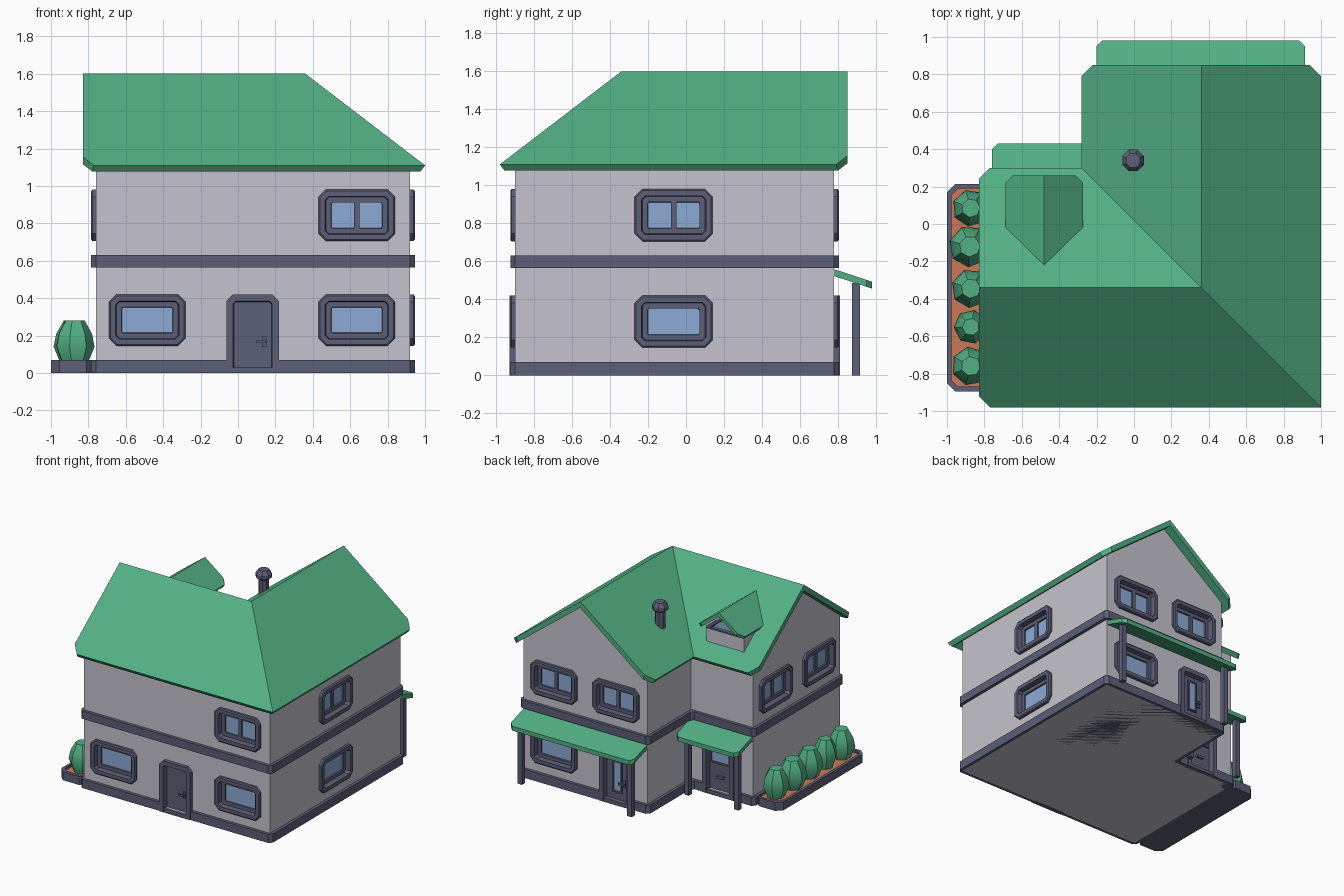
import bpy, bmesh, math, random
from mathutils import Matrix, Vector

cube = bpy.data.objects.get("Cube")
if cube:
    bpy.data.objects.remove(cube, do_unlink=True)
random.seed(4)


def material(name, rgb):
    m = bpy.data.materials.new(name)
    m.use_nodes = True
    m.diffuse_color = (*rgb, 1)
    m.node_tree.nodes["Principled BSDF"].inputs["Base Color"].default_value = (*rgb, 1)
    return m


GREEN = material("leaf green", (0.084, 0.434, 0.231))
WALL = material("pale plaster", (0.56, 0.55, 0.61))
TRIM = material("slate trim", (0.107, 0.114, 0.181))
GLASS = material("blue glass", (0.262, 0.402, 0.658))
SOIL = material("terracotta soil", (0.61, 0.188, 0.091))


def finish(name, bm, mats, place=(0, 0, 0)):
    bmesh.ops.remove_doubles(bm, verts=bm.verts, dist=1e-5)
    bmesh.ops.recalc_face_normals(bm, faces=bm.faces)
    me = bpy.data.meshes.new(name)
    bm.to_mesh(me)
    bm.free()
    for m in mats:
        me.materials.append(m)
    ob = bpy.data.objects.new(name, me)
    bpy.context.collection.objects.link(ob)
    ob.location = (place[0], place[1], 0)
    ob.rotation_euler.z = math.radians(place[2])
    return ob


def shell(name, top, bottom, mat, faces=None, place=(0, 0, 0)):
    """Closed solid between two matching layers of points."""
    faces = faces or [list(range(len(top)))]
    bm = bmesh.new()
    t = [bm.verts.new(p) for p in top]
    b = [bm.verts.new(p) for p in bottom]
    edges = {(f[i - 1], f[i]) for f in faces for i in range(len(f))}
    for f in faces:
        bm.faces.new([t[i] for i in f])
        bm.faces.new([b[i] for i in reversed(f)])
    for i, j in edges:
        if (j, i) not in edges:
            bm.faces.new((t[j], t[i], b[i], b[j]))
    return finish(name, bm, [mat], place)


def prism(name, plan, z0, z1, mat):
    return shell(name, [(*p, z1) for p in plan], [(*p, z0) for p in plan], mat)


def box(name, x, y, z, mat, place=(0, 0, 0)):
    plan = [(x[0], y[0]), (x[1], y[0]), (x[1], y[1]), (x[0], y[1])]
    return shell(name, [(*p, z[1]) for p in plan], [(*p, z[0]) for p in plan], mat, place=place)


def chamfer(plan, c):
    out = []
    for i, p in enumerate(plan):
        p = Vector(p)
        for q in (Vector(plan[i - 1]), Vector(plan[(i + 1) % len(plan)])):
            out.append(tuple(p + (q - p).normalized() * c))
    return out


def loft(name, loops, mats, place=(0, 0, 0), closed_start=False):
    """Skin through loops; the last loop is capped with the last material."""
    bm = bmesh.new()
    rows = [[bm.verts.new(p) for p in lp] for lp in loops]
    for r, s in zip(rows, rows[1:]):
        for i in range(len(r)):
            bm.faces.new((r[i - 1], r[i], s[i], s[i - 1]))
    bm.faces.new(rows[-1]).material_index = len(mats) - 1
    if closed_start:
        bm.faces.new(rows[0][::-1])
    return finish(name, bm, mats, place)


# L-shaped hip and gable layout, shared by roof and walls
PITCH, RIDGE = 0.766, 1.6
ROOF_FACES = [[0, 3, 4, 5, 1], [1, 5, 6, 7, 2], [1, 2, 8, 9, 10], [0, 1, 10, 11, 12]]


def layer(e, g, c, drop):
    l, r, f, b, ix, iy = -0.83 + g, 1 - e, -0.98 + e, 0.85 - g, -0.28 + e, 0.30 - e
    plan = [(l, -0.34), (0.36, -0.34), (0.36, b), (l, f + c), (l + c, f), (r, f), (r, b - c),
            (r - c, b), (ix + c, b), (ix, b - c), (ix, iy), (l + c, iy), (l, iy - c)]
    return [(x, y, RIDGE - drop - PITCH * min(abs(x - 0.36), abs(y + 0.34))) for x, y in plan]


shell("main_roof", layer(0, 0, 0.06, 0), layer(0.024, 0, 0.05, 0.05), GREEN, ROOF_FACES)
wall_top = layer(0.08, 0.07, 0, 0.04)
walls = shell("house_walls", wall_top, [(x, y, 0.0) for x, y, z in wall_top], WALL, ROOF_FACES)

# Plinth and floor band
L, R, F, B, IX, IY = -0.785, 0.945, -0.925, 0.805, -0.225, 0.245
outline = chamfer([(L, F), (R, F), (R, B), (IX, B), (IX, IY), (L, IY)], 0.025)
plinth = prism("plinth", outline, 0, 0.07, TRIM)
prism("floor_band", outline, 0.565, 0.63, TRIM)

# Openings
cutter_bm = bmesh.new()


def opening_loop(w, h, zc, inset, depth, c, door):
    x, top = w / 2 - inset, zc + h / 2 - inset
    low = 0.0 if door else zc - h / 2 + inset
    k = max(c - 0.586 * inset, 0.006)
    kb = 0 if door else k
    return [(-x + kb, -depth, low), (x - kb, -depth, low), (x, -depth, low + kb), (x, -depth, top - k),
            (x - k, -depth, top), (-x + k, -depth, top), (-x, -depth, top - k), (-x, -depth, low + kb)]


def cut(w, h, zc, place):
    m = (Matrix.Translation((place[0], place[1], 0)) @ Matrix.Rotation(math.radians(place[2]), 4, "Z")
         @ Matrix.Translation((0, 0, zc)) @ Matrix.Diagonal((w - 0.06, 0.1, h - 0.06, 1)))
    bmesh.ops.create_cube(cutter_bm, size=1, matrix=m)


def window(name, place, zc, panes):
    w, h = 0.41, 0.275
    steps = [(0, -0.01), (0, 0.018), (0.008, 0.025), (0.036, 0.025), (0.04, -0.018),
             (0.068, -0.018), (0.07, -0.03)]
    loft(name, [opening_loop(w, h, zc, i, d, 0.04, False) for i, d in steps], [TRIM, GLASS], place)
    cut(w, h, zc, place)
    if panes == 2:
        box(name + "_mullion", (-0.015, 0.015), (0.018, 0.032), (zc - 0.07, zc + 0.07), TRIM, place)


def door(name, place, glass=None, handle=True):
    w, h = 0.28, 0.42
    steps = [(0, -0.01), (0, 0.03), (0.036, 0.03), (0.04, -0.015)]
    loft(name, [opening_loop(w, h, h / 2, i, d, 0.035, True) for i, d in steps], [TRIM], place)
    cut(w, h, h / 2 - 0.001, place)
    if glass:
        x, z = glass
        box(name + "_glass", x, (0.008, 0.02), z, GLASS, place)
        for i in (0, 1):
            s = 2 * i - 1
            e, v = sorted((x[i], x[i] + s * 0.012)), sorted((z[i], z[i] + s * 0.012))
            box(name + "_stile", e, (0, 0.02), (z[0] - 0.012, z[1] + 0.012), TRIM, place)
            box(name + "_rail", x, (0, 0.02), v, TRIM, place)
    if handle:
        box(name + "_handle_plate", (0.05, 0.075), (0.005, 0.02), (0.14, 0.195), TRIM, place)
        box(name + "_lever", (0.02, 0.068), (-0.012, 0.0), (0.16, 0.175), TRIM, place)
        box(name + "_spindle", (0.055, 0.068), (-0.005, 0.01), (0.16, 0.175), TRIM, place)
    else:
        box(name + "_pull", (-0.03, 0.03), (-0.005, 0.02), (0.13, 0.15), TRIM, place)


LOW, HIGH = 0.283, 0.843
front, right, back, left = -0.9, 0.92, 0.78, -0.76
window("front_upper_window", (0.635, front, 0), HIGH, 2)
for x in (-0.485, 0.635):
    window("front_lower_window", (x, front, 0), LOW, 1)
for z, n in ((LOW, 1), (HIGH, 2)):
    window("side_window", (right, -0.065, 90), z, n)
for x in (0.64, 0.08):
    window("back_upper_window", (x, back, 180), HIGH, 2)
window("back_lower_window", (0.64, back, 180), LOW, 1)
for y in (-0.06, -0.62):
    window("gable_window", (left, y, -90), HIGH, 2)
door("front_door", (0.078, front, 0))
door("back_door", (0.08, back, 180), ((-0.03, 0.03), (0.1, 0.33)))
door("porch_door", (-0.46, 0.22, 180), ((-0.075, 0.075), (0.26, 0.34)), False)

cutter = finish("opening_cutter", cutter_bm, [])
for ob in (walls, plinth):
    mod = ob.modifiers.new("openings", "BOOLEAN")
    mod.operation, mod.solver, mod.object = "DIFFERENCE", "EXACT", cutter
    bpy.context.view_layer.objects.active = ob
    bpy.ops.object.modifier_apply(modifier=mod.name)
bpy.data.objects.remove(cutter, do_unlink=True)


# Porches
def porch(name, x0, x1, wall_y, posts):
    y1, c = wall_y + 0.205, 0.03
    plan = [(x0, wall_y), (x1, wall_y), (x1, y1 - c), (x1 - c, y1), (x0 + c, y1), (x0, y1 - c)]
    top = [(x, y, 0.56 - 0.33 * (y - wall_y)) for x, y in plan]
    shell(name + "_roof", top, [(x, y, z - 0.036) for x, y, z in top], GREEN)
    for px in posts:
        box(name + "_post", (px - 0.02, px + 0.02), (y1 - 0.105, y1 - 0.065), (0, 0.485), TRIM)


porch("back_porch", -0.2, 0.915, 0.775, (-0.13, 0.86))
porch("side_porch", -0.76, -0.2, 0.225, (-0.71, -0.26))


# Dormer
def dormer_layer(e, drop):
    h, y, c = 0.207 - e, 0.26, 0.04
    plan = [(0, -0.22), (0, y), (-h + c, y), (-h, y - c), (-h, -0.02), (h, -0.02), (h, y - c), (h - c, y)]
    return [(-0.48 + px, py, 1.508 - drop - 0.75 * abs(px)) for px, py in plan]


shell("dormer_roof", dormer_layer(0, 0), dormer_layer(0.015, 0.035), GREEN,
      [[0, 1, 2, 3, 4], [0, 5, 6, 7, 1]])
gable = [(-0.65, 1.15), (-0.31, 1.15), (-0.31, 1.352), (-0.48, 1.48), (-0.65, 1.352)]
shell("dormer_walls", [(x, 0.18, z) for x, z in gable], [(x, -0.15, z) for x, z in gable], WALL)
triangle = [(-0.155, 0), (0.155, 0), (0.125, 0.035), (0.02, 0.115), (-0.02, 0.115), (-0.125, 0.035)]
loft("dormer_window", [[(x * s, -d, 1.325 + 0.042 + (z - 0.042) * s) for x, z in triangle]
                       for s, d in ((1, -0.01), (1, 0.03), (0.72, 0.03), (0.66, 0.005))],
     [TRIM, GLASS], (-0.48, 0.18, 180))


# Chimney and bushes are turned profiles
def lathe(name, profile, sides, centre, mat, turn=0):
    ring = [math.tau * (i + 0.5) / sides + turn for i in range(sides)]
    loops = [[(r * math.cos(a), r * math.sin(a), z) for a in ring] for r, z in profile]
    return loft(name, loops, [mat], (*centre, 0), True)


lathe("chimney", [(0.04, 1.25), (0.04, 1.43), (0.062, 1.445), (0.062, 1.475), (0.04, 1.505)],
      8, (-0.005, 0.34), TRIM)

# Planter
edge = chamfer([(-1, -0.895), (-0.765, -0.895), (-0.765, 0.215), (-1, 0.215)], 0.045)
inner = chamfer([(-0.975, -0.87), (-0.765, -0.87), (-0.765, 0.19), (-0.975, 0.19)], 0.035)
loft("planter", [[(*p, z) for p in lp] for lp, z in ((edge, 0), (edge, 0.07), (inner, 0.07), (inner, 0.05))],
     [TRIM, SOIL], closed_start=True)
for y, r in ((0.085, 0.1), (-0.12, 0.112), (-0.345, 0.105), (-0.55, 0.092), (-0.76, 0.105)):
    bush = lathe("bush", [(r * 0.65, 0.05), (r, 0.14), (r * 0.87, 0.21), (r * 0.5, 0.28)], 7,
                 (-0.872 if r < 0.11 else -0.878, y), GREEN, random.random() * 6)
    bpy.ops.object.select_all(action="DESELECT")
    bush.select_set(True)
    bpy.context.view_layer.objects.active = bush
    bpy.ops.object.shade_smooth_by_angle(angle=math.radians(40))
